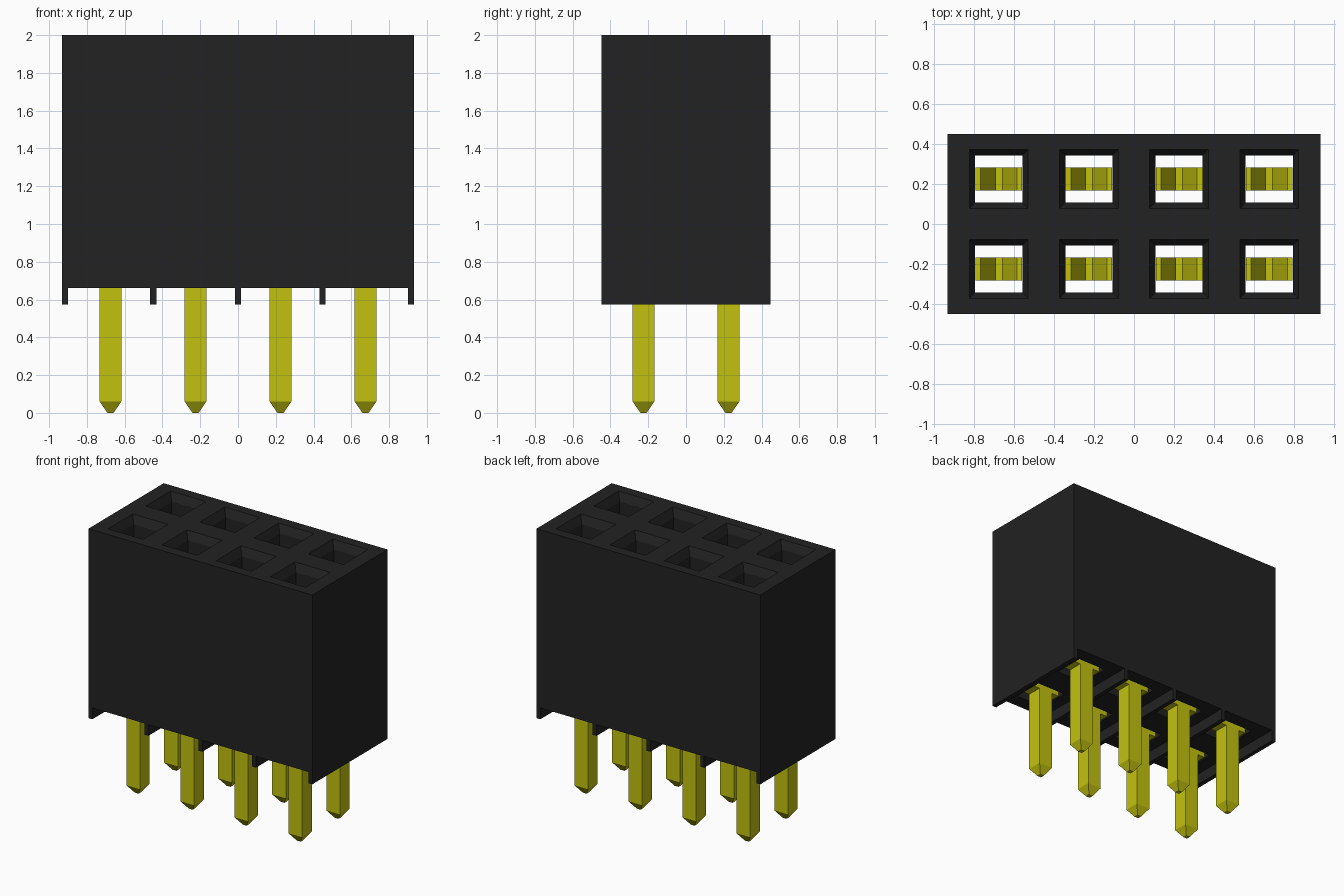
import bpy
import bmesh

if "Cube" in bpy.data.objects:
    bpy.data.objects.remove(bpy.data.objects["Cube"], do_unlink=True)


def make_material(name, color):
    mat = bpy.data.materials.new(name)
    mat.use_nodes = True
    mat.diffuse_color = color
    bsdf = next(n for n in mat.node_tree.nodes if n.type == "BSDF_PRINCIPLED")
    bsdf.inputs["Base Color"].default_value = color
    return mat


black = make_material("black plastic", (0.016, 0.016, 0.016, 1))
yellow = make_material("yellow metal", (0.54, 0.54, 0.005, 1))


def finish(bm, name, mat):
    bmesh.ops.remove_doubles(bm, verts=bm.verts[:], dist=1e-5)
    bmesh.ops.recalc_face_normals(bm, faces=bm.faces[:])
    mesh = bpy.data.meshes.new(name)
    bm.to_mesh(mesh)
    bm.free()
    mesh.materials.append(mat)
    return mesh


def add_object(name, mesh, location=(0, 0, 0)):
    obj = bpy.data.objects.new(name, mesh)
    obj.location = location
    bpy.context.collection.objects.link(obj)
    return obj


def rect(bm, x0, x1, y0, y1, z):
    return [bm.verts.new(p) for p in
            ((x0, y0, z), (x1, y0, z), (x1, y1, z), (x0, y1, z))]


def bridge(bm, a, b, sides=range(4)):
    for i in sides:
        j = (i + 1) % 4
        bm.faces.new((a[i], a[j], b[j], b[i]))


HX, HY, TOP, BOTTOM = 0.932, 0.448, 2.0, 0.66
XS = (-0.675, -0.225, 0.225, 0.675)
YS = (-0.225, 0.225)
x_cuts = (-HX, -0.45, 0, 0.45, HX)
y_cuts = (-HY, 0, HY)

# Housing: one cell per socket, each with a funnelled through hole
bm = bmesh.new()
for i, cx in enumerate(XS):
    for j, cy in enumerate(YS):
        cell = (x_cuts[i], x_cuts[i + 1], y_cuts[j], y_cuts[j + 1])
        loops = [rect(bm, *cell, TOP)]
        for h, z in ((0.147, TOP), (0.1175, 1.94), (0.1175, BOTTOM)):
            loops.append(rect(bm, cx - h, cx + h, cy - h, cy + h, z))
        loops.append(rect(bm, *cell, BOTTOM))
        for a, b in zip(loops, loops[1:]):
            bridge(bm, a, b)
        # Outside walls only where the cell meets the edge of the housing
        walls = [0 if j == 0 else 2]
        if i == 0:
            walls.append(3)
        if i == len(XS) - 1:
            walls.append(1)
        bridge(bm, loops[-1], loops[0], walls)
add_object("housing", finish(bm, "housing", black))

# Standoff ribs under the housing
bm = bmesh.new()
w = 0.0165
for x in (-HX + w, -0.449, 0, 0.447, HX - w):
    low = rect(bm, x - w, x + w, -HY, HY, 0.575)
    high = rect(bm, x - w, x + w, -HY, HY, BOTTOM)
    bridge(bm, low, high)
    bm.faces.new(low)
    bm.faces.new(high)
add_object("standoff_ribs", finish(bm, "standoff_ribs", black))

# Square pin with a tapered tip
bm = bmesh.new()
loops = [rect(bm, -h, h, -h, h, z) for h, z in
         ((0.016, 0), (0.0575, 0.06), (0.0575, 0.70))]
for a, b in zip(loops, loops[1:]):
    bridge(bm, a, b)
bm.faces.new(loops[0])
bm.faces.new(loops[-1])
pin_mesh = finish(bm, "pin", yellow)

# Spring fork: half profile mirrored, then extruded across the socket
half = [(0.116, 0.67), (0.116, 0.95), (0.045, 1.42), (0.045, 1.47),
        (0.116, 1.65), (0.09, 1.65), (0.03, 1.50), (0.015, 1.46),
        (0.015, 1.40), (0.088, 0.93), (0.088, 0.75)]
outline = half + [(-x, z) for x, z in reversed(half)]
bm = bmesh.new()
front = [bm.verts.new((x, -0.0575, z)) for x, z in outline]
back = [bm.verts.new((x, 0.0575, z)) for x, z in outline]
bm.faces.new(front)
bm.faces.new(back)
for k in range(len(outline)):
    n = (k + 1) % len(outline)
    bm.faces.new((front[k], front[n], back[n], back[k]))
fork_mesh = finish(bm, "spring_fork", yellow)

# One contact in every socket
for j, cy in enumerate(YS):
    row = ("front", "back")[j]
    for i, cx in enumerate(XS):
        add_object(f"{row}_pin_{i + 1}", pin_mesh, (cx, cy, 0))
        add_object(f"{row}_spring_fork_{i + 1}", fork_mesh, (cx, cy, 0))
